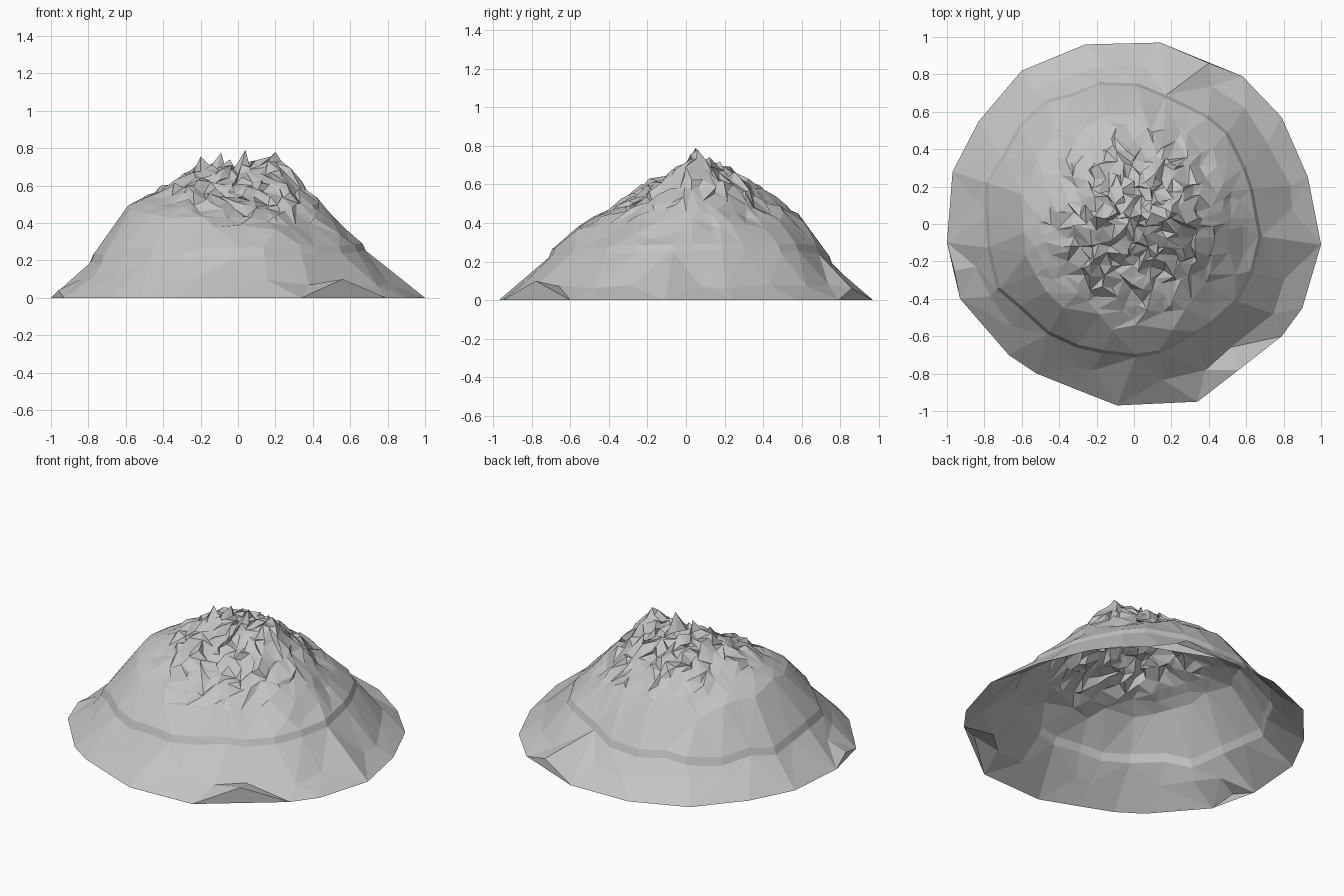
import bpy, math, random
from mathutils import Vector
from mathutils.geometry import delaunay_2d_cdt

cube = bpy.data.objects.get("Cube")
if cube:
    bpy.data.objects.remove(cube, do_unlink=True)
rng = random.Random(4)

# Grey rock
rock = bpy.data.materials.new("grey_rock")
rock.use_nodes = True
grey = (0.55, 0.55, 0.55, 1)
rock.diffuse_color = grey
rock.node_tree.nodes["Principled BSDF"].inputs["Base Color"].default_value = grey

# Foot outline, counter-clockwise from the left side; some corners lift off the ground
FOOT = [(1, -.11), (.93, .25), (.79, .57), (.58, .79), (.4, .86), (.14, .97),
        (-.26, .96), (-.6, .82), (-.83, .55), (-.97, .28), (-1, -.1), (-.96, -.25),
        (-.93, -.4), (-.67, -.7), (-.52, -.8), (-.32, -.88), (-.09, -.97),
        (.34, -.95), (.56, -.78), (.79, -.6), (.9, -.45)]
LIFT = {4: .06, 11: .04, 18: .1}
PEAK = Vector((0, .05))

# Slope heights at fractions of the way out, for eight directions from +x
STOPS = [0, .2, .4, .6, .72, .86, 1]
SLOPES = [[.72, .76, .57, .34, .23, .08, 0], [.72, .7, .5, .36, .26, .1, 0],
          [.72, .66, .54, .43, .26, .1, 0], [.72, .68, .57, .44, .28, .11, 0],
          [.72, .71, .59, .49, .3, .12, 0], [.72, .65, .57, .46, .35, .13, 0],
          [.72, .57, .46, .38, .27, .1, 0], [.72, .63, .49, .35, .24, .09, 0]]


def slope_height(row, t):
    for i in range(len(STOPS) - 1):
        if t <= STOPS[i + 1]:
            f = (t - STOPS[i]) / (STOPS[i + 1] - STOPS[i])
            return row[i] + f * (row[i + 1] - row[i])
    return 0


def height(angle, t):
    """Blend the two nearest slopes."""
    s = (angle % math.tau) / math.tau * len(SLOPES)
    i, f = int(s) % len(SLOPES), s % 1
    return ((1 - f) * slope_height(SLOPES[i], t)
            + f * slope_height(SLOPES[(i + 1) % len(SLOPES)], t))


def foot_distance(angle):
    """Distance from the peak axis to the foot outline in one direction."""
    d = Vector((math.cos(angle), math.sin(angle)))
    best = 1
    for a, b in zip(FOOT, FOOT[1:] + FOOT[:1]):
        p, e = Vector(a) - PEAK, Vector(b) - Vector(a)
        den = d.cross(e)
        if abs(den) > 1e-6:
            r, u = p.cross(e) / den, p.cross(d) / den
            if r > 0 and 0 <= u <= 1:
                best = r
    return best


flat, heights, crag = [], [], []


def add_point(xy, z, roughness=0):
    flat.append(Vector(xy))
    heights.append(z)
    crag.append(roughness)


def add_polar(a, t, dz, roughness=0):
    r = t * foot_distance(a)
    add_point(PEAK + Vector((math.cos(a), math.sin(a))) * r,
              height(a, t) + dz, roughness)


def ring(t, count, jitter, rough):
    for k in range(count):
        a = (k + rng.uniform(-.35, .35) + t * 9) * math.tau / count
        add_polar(a, t * (1 + rng.uniform(-jitter, jitter)),
                  rng.uniform(-.01, .01), rough)


for i, p in enumerate(FOOT):
    add_point(p, LIFT.get(i, 0))
n = len(FOOT)
edges = [(i, (i + 1) % n) for i in range(n)]

# Low ledge running round the mountain, an upper and a lower lip
LEDGE = 28
for k in range(LEDGE):
    a = (k + rng.uniform(-.25, .25)) * math.tau / LEDGE
    t = .745 - .06 * math.cos(a) + rng.uniform(-.015, .015)
    add_polar(a, t - .009, .01)
    add_polar(a, t + .009, -.012)
    for lip in (0, 1):
        edges.append((n + 2 * k + lip, n + 2 * ((k + 1) % LEDGE) + lip))

# Broad facets on the lower slope
ring(.88, 22, .02, 0)
ring(.6, 28, .05, .1)
ring(.53, 34, .05, .3)

# Broken crags towards the summit
for t, count, rough in ((.47, 44, .6), (.42, 46, .8), (.37, 46, 1), (.32, 44, 1),
                        (.27, 42, 1), (.22, 38, 1), (.175, 32, 1), (.13, 24, 1),
                        (.085, 16, 1), (.045, 9, 1)):
    ring(t, count, .08, rough)

# Summit teeth
for x, y, z in ((-.2, .04, .755), (-.09, .06, .775), (.04, .05, .79), (.2, .06, .78)):
    add_point((x, y), z)

pts, _, faces, origins, *_ = delaunay_2d_cdt(flat, edges, [], 1, 1e-5)

# Raise the plan and shove the crag points so that they fold and overhang
verts = []
for p in pts:
    i = min(range(len(flat)), key=lambda j: (flat[j] - p).length_squared)
    q = crag[i]
    z = min(heights[i] + q * rng.uniform(-.022, .022), .77 if q else .79)
    verts.append((p.x + q * rng.uniform(-.027, .027),
                  p.y + q * rng.uniform(-.027, .027), z))

# Close the gaps beneath the lifted foot corners
place = {src: v for v, group in enumerate(origins) for src in group}
faces = [list(f) for f in faces]
for i in LIFT:
    faces.append([place[i - 1], place[i + 1], place[i]])

mesh = bpy.data.meshes.new("mountain")
mesh.from_pydata(verts, [], faces)
mesh.materials.append(rock)
mesh.update()
mountain = bpy.data.objects.new("mountain", mesh)
bpy.context.collection.objects.link(mountain)
